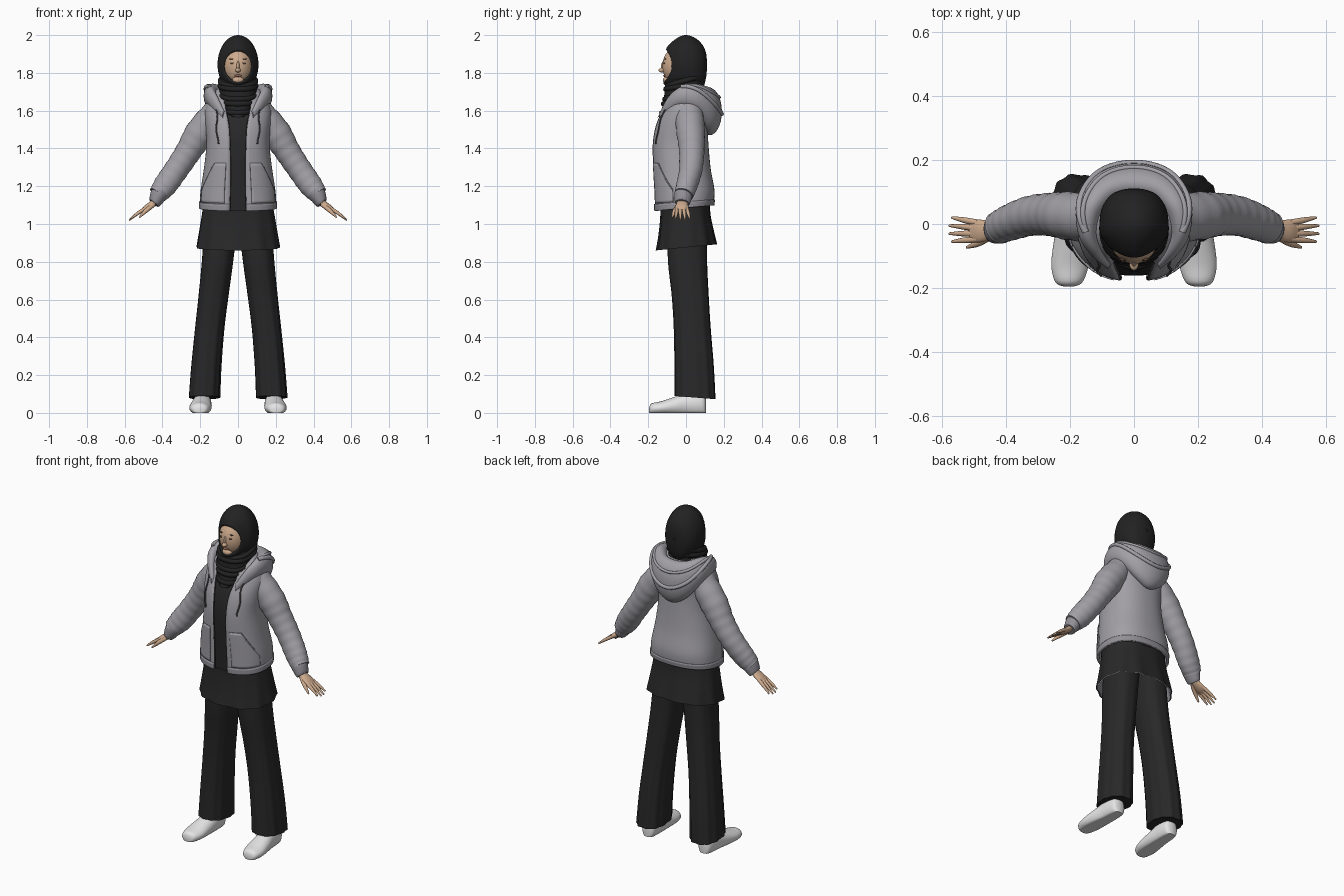
import bpy, bmesh
from math import sin, cos, pi, sqrt, copysign, radians
from mathutils import Vector

cube = bpy.data.objects.get("Cube")
if cube:
    bpy.data.objects.remove(cube, do_unlink=True)


def material(name, r, g, b):
    m = bpy.data.materials.new(name)
    m.use_nodes = True
    m.diffuse_color = (r, g, b, 1)
    bsdf = m.node_tree.nodes["Principled BSDF"]
    bsdf.inputs["Base Color"].default_value = (r, g, b, 1)
    bsdf.inputs["Roughness"].default_value = 0.8
    return m


SCARF = material("scarf black", .016, .016, .016)
CLOTH = material("cloth black", .021, .021, .021)
GREY = material("jacket grey", .36, .35, .38)
RIB = material("rib grey", .29, .28, .31)
CORD = material("cord dark grey", .08, .08, .085)
SKIN = material("skin", .62, .41, .27)
LIPS = material("lips", .45, .2, .15)
EYES = material("eye brown", .1, .06, .04)
SHOE = material("shoe white", .78, .78, .78)


def finish(bm, name, mat):
    bmesh.ops.recalc_face_normals(bm, faces=bm.faces[:])
    me = bpy.data.meshes.new(name)
    bm.to_mesh(me)
    bm.free()
    me.materials.append(mat)
    for p in me.polygons:
        p.use_smooth = True
    me.set_sharp_from_angle(angle=radians(55))
    ob = bpy.data.objects.new(name, me)
    bpy.context.collection.objects.link(ob)
    return ob


def sheet(name, rows, mat, wrap=True, caps=False, thick=0):
    """Skin a grid of points; wrap closes each row into a ring."""
    bm = bmesh.new()
    grid = [[bm.verts.new(p) for p in row] for row in rows]
    n = len(grid[0])
    for a, b in zip(grid, grid[1:]):
        for i in range(n if wrap else n - 1):
            j = (i + 1) % n
            bm.faces.new((a[i], a[j], b[j], b[i]))
    if caps:
        bm.faces.new(grid[0])
        bm.faces.new(grid[-1])
    ob = finish(bm, name, mat)
    if thick:
        mod = ob.modifiers.new("thickness", "SOLIDIFY")
        mod.thickness, mod.offset = thick, 0
    return ob


def spline(rows, u):
    """Smooth interpolation through table rows, u from 0 to 1."""
    last = len(rows) - 1
    f = u * last
    i = min(int(f), last - 1)
    f -= i
    four = [rows[max(0, min(last, i + k))] for k in (-1, 0, 1, 2)]
    return [.5 * (2*b + (c-a)*f + (2*a - 5*b + 4*c - d)*f**2 + (3*b - a - 3*c + d)*f**3)
            for a, b, c, d in zip(*four)]


def steps(n, lo=0, hi=1):
    return [lo + (hi - lo) * i / n for i in range(n + 1)]


def around(n):
    return [2 * pi * i / n for i in range(n)]


def girth(row, t, off=0, side=1):
    """Point on a rounded section: row = z, centre x, half width, front y, back y, slope."""
    z, cx, rx, yf, yb, slope = row[:6]
    s, c = sin(t), cos(t)
    x = cx * side + (rx + off) * copysign(abs(s) ** .85, s)
    y = (yf + yb) / 2 - ((yb - yf) / 2 + off) * copysign(abs(c) ** .85, c)
    return (x, y, z + slope * y)


def loft(name, rows, mat, off=0, side=1, caps=False, ripple=0, n=48):
    return sheet(name, [[girth(spline(rows, u), t, off + ripple * (1 - u) * cos(11 * t + 1), side)
                         for t in around(n)] for u in steps(24)], mat, caps=caps)


def tube(name, rows, mat, side=1, n=20, count=20, fold=0):
    """Sweep an oval along a path: row = x, y, z, radius across y, other radius."""
    pts = [spline(rows, u) for u in steps(count)]
    rings = []
    for i, p in enumerate(pts):
        d = (Vector(pts[min(i + 1, count)][:3]) - Vector(pts[max(i - 1, 0)][:3])).normalized()
        across = Vector((0, 1, 0))
        across = (across - d * across.dot(d)).normalized()
        up = d.cross(across)
        k = 1 + fold * sin(i * 1.6)
        ring = [Vector(p[:3]) + across * cos(t) * p[3] * k + up * sin(t) * p[4] * k for t in around(n)]
        rings.append([(v.x * side, v.y, v.z) for v in ring])
    return sheet(name, rings, mat, caps=True)


def cord(name, pts, r, mat, cyclic=False):
    cu = bpy.data.curves.new(name, "CURVE")
    cu.dimensions, cu.bevel_depth, cu.bevel_resolution, cu.use_fill_caps = "3D", r, 3, True
    sp = cu.splines.new("POLY")
    sp.points.add(len(pts) - 1)
    for q, p in zip(sp.points, pts):
        q.co = (*p, 1)
    sp.use_cyclic_u = cyclic
    cu.materials.append(mat)
    ob = bpy.data.objects.new(name, cu)
    bpy.context.collection.objects.link(ob)


def ball(name, centre, radii, mat):
    bm = bmesh.new()
    bmesh.ops.create_uvsphere(bm, u_segments=32, v_segments=20, radius=1)
    for v in bm.verts:
        v.co = Vector([c + r * k for c, r, k in zip(centre, radii, v.co)])
    finish(bm, name, mat)


# Jacket body, open down the front; last column is half the opening
body = [(1.085, 0, .197, -.16, .14, .1, .045), (1.17, 0, .194, -.163, .146, .05, .043),
        (1.29, 0, .176, -.17, .126, 0, .042), (1.42, 0, .162, -.174, .114, 0, .044),
        (1.52, 0, .168, -.158, .11, 0, .05), (1.6, 0, .172, -.125, .118, 0, .065),
        (1.66, 0, .15, -.095, .108, 0, .07), (1.7, 0, .12, -.065, .09, 0, .06),
        (1.72, 0, .09, -.045, .07, 0, .05)]


def open_ring(u, off=0):
    row = spline(body, u)
    from_front = (row[6] / row[2]) ** (1 / .85)
    return [girth(row, t, off) for t in steps(56, from_front, 2 * pi - from_front)]


sheet("jacket_body", [open_ring(u) for u in steps(40)], GREY, wrap=False, thick=.01)
sheet("jacket_hem_band", [open_ring(u, .005) for u in steps(4, 0, .06)], RIB, wrap=False, thick=.01)
loft("tunic_top", body, CLOTH, off=-.013, caps=True)

# Tunic skirt with lining
skirt = [(.876, 0, .22, -.157, .163, .1), (.95, 0, .208, -.144, .148, .06),
         (1.05, 0, .192, -.135, .13, 0), (1.15, 0, .175, -.14, .125, 0)]
loft("tunic_skirt", skirt, CLOTH, ripple=.004, n=88)
loft("skirt_lining", skirt, RIB, off=-.006, ripple=.004, n=88)

# Hood: a drape around the neck, thickest at the back
half = [(.075, -.13, 1.575, .012, .025), (.115, -.088, 1.635, .02, .042),
        (.143, -.03, 1.675, .03, .05), (.135, .05, 1.67, .045, .073),
        (.08, .11, 1.62, .058, .108)]
drape = half + [(0, .125, 1.595, .065, .125)] + [(-r[0], *r[1:]) for r in reversed(half)]


def hood(u, phi):
    x, y, z, a, b = spline(drape, u)
    out = Vector((x, y, 0)).normalized()
    return Vector((x, y, z)) + out * a * cos(phi) + Vector((0, 0, b * sin(phi)))


sheet("hood", [[hood(u, t) for t in around(28)] for u in steps(60)], GREY, caps=True)
for name, low, r in (("hood_rim", -.1, .011), ("hood_fold", .65, .008)):
    cord(name, [hood(u, 1.5 + (low - 1.5) * sin(pi * (u - .2) / .6) ** .8)
                for u in steps(40, .21, .79)], r, GREY)

# Paired parts
trousers = [(.085, .178, .082, -.06, .155, -.08), (.25, .168, .079, -.06, .146, 0),
            (.45, .15, .077, -.064, .13, 0), (.62, .13, .079, -.075, .12, 0),
            (.8, .109, .083, -.095, .112, 0), (1, .09, .088, -.1, .11, 0)]
sleeve = [(.11, .015, 1.6, .075, .07), (.2, .025, 1.485, .075, .078), (.262, .03, 1.385, .067, .068),
          (.325, .025, 1.29, .062, .064), (.385, .005, 1.205, .056, .062), (.425, -.012, 1.155, .05, .05)]
cuff = [(.395, -.004, 1.185, .046, .045), (.415, -.012, 1.162, .049, .047),
        (.437, -.018, 1.122, .043, .036), (.446, -.02, 1.11, .038, .03)]
palm = [(.415, -.016, 1.14, .025, .02), (.45, -.02, 1.11, .03, .017),
        (.485, -.022, 1.086, .036, .015), (.51, -.022, 1.07, .03, .008)]
thumb = [(.445, -.035, 1.105, .013, .013), (.487, -.06, 1.07, .011, .011), (.522, -.073, 1.035, .004, .004)]
# Shoe sections: y, centre x, half width, height
shoe = [(-.195, .203, .015, .028), (-.182, .203, .042, .05), (-.13, .2, .058, .062),
        (-.06, .195, .056, .085), (0, .19, .05, .105), (.06, .188, .046, .11),
        (.095, .187, .038, .1), (.106, .187, .018, .07)]

for side, word in ((1, "left"), (-1, "right")):
    loft(word + "_trouser_leg", trousers, CLOTH, side=side, caps=True, ripple=.003)
    tube(word + "_sleeve", sleeve, GREY, side, n=28, count=40, fold=.018)
    tube(word + "_cuff", cuff, RIB, side, n=28)
    tube(word + "_palm", palm, SKIN, side)
    tube(word + "_thumb", thumb, SKIN, side, n=12)
    for k in range(4):
        long = .008 if k in (1, 2) else 0
        tube(f"{word}_finger_{k + 1}",
             [(.488, .004 - .017 * k, 1.084, .01, .01), (.53, .012 - .021 * k, 1.057, .009, .009),
              (.568 + long, .02 - .025 * k, 1.028 - long, .004, .004)], SKIN, side, n=12, count=10)

    rings = []
    for u in steps(30):
        y, cx, w, h = spline(shoe, u)
        rings.append([(cx * side + w * sin(t), y, max(0, h * (.42 + .58 * cos(t)))) for t in around(32)])
    sheet(word + "_shoe", rings, SHOE, caps=True)

    # Slanted pocket plate and its opening edge
    pocket = []
    for v in steps(14):
        edge = 1.25 - .55 * max(0, v - .35) / .65
        row = spline(body, .065 + .215 * v)
        pocket.append([girth(row, side * t, .007) for t in steps(14, .3, edge)])
    sheet(word + "_pocket", pocket, GREY, wrap=False, thick=.006)
    cord(word + "_pocket_edge", [r[-1] for r in pocket[5:]], .004, RIB)

    # Drawstring and front zip edge
    cord(word + "_drawstring", [girth(spline(body, u), side * (.62 + .04 * sin(u * 30)), .009)
                                for u in steps(16, .38, .64)], .004, CORD)
    cord(word + "_zip_edge", [open_ring(u)[0 if side > 0 else -1] for u in steps(30, 0, .64)], .004, CORD)

    # Eyes and brows
    ball(word + "_eye", (.03 * side, -.1155, 1.851), (.012, .004, .005), EYES)
    ball(word + "_brow", (.031 * side, -.11, 1.874), (.017, .004, .003), EYES)

# Face
ball("face", (0, -.03, 1.835), (.08, .095, .11), SKIN)
ball("nose_bridge", (0, -.116, 1.836), (.009, .016, .028), SKIN)
ball("nose_tip", (0, -.126, 1.814), (.014, .019, .012), SKIN)
ball("chin", (0, -.1, 1.762), (.03, .022, .02), SKIN)
ball("mouth", (0, -.114, 1.785), (.021, .007, .006), LIPS)

# Head scarf, built from the face opening to the back: y, half width, low z, high z, bend
wrap_rows = [(-.085, .068, 1.76, 1.91, .9), (-.112, .07, 1.755, 1.915, 1), (-.118, .079, 1.742, 1.93, .9),
             (-.095, .094, 1.725, 1.957, .6), (-.05, .105, 1.7, 1.986, .2), (0, .108, 1.69, 2, 0),
             (.05, .1, 1.69, 1.984, 0), (.09, .073, 1.72, 1.945, 0), (.107, .036, 1.78, 1.9, 0),
             (.111, .005, 1.835, 1.85, 0)]
rings = []
for u in steps(45):
    y, rx, lo, hi, bend = spline(wrap_rows, u)
    ring = []
    for t in around(48):
        x, z = rx * sin(t), (lo + hi) / 2 + (hi - lo) / 2 * cos(t)
        ring.append((x, y + bend * (8 * x * x + .2 * max(0, z - 1.85)), z))
    rings.append(ring)
sheet("head_scarf", rings, SCARF)

# Scarf around the neck with soft folds
neck = [(1.58, 0, .04, -.15, 0, .1), (1.63, 0, .08, -.13, .06, .2), (1.69, 0, .098, -.118, .08, .25),
        (1.75, 0, .099, -.108, .088, .25), (1.79, 0, .09, -.08, .088, .2)]
loft("neck_scarf", neck, SCARF, caps=True)
for k, u in enumerate((.2, .36, .52, .68, .8)):
    row = spline(neck, u)
    row[5] += .06 * (-1) ** k
    cord(f"scarf_fold_{k + 1}", [girth(row, t, -.006) for t in around(48)], .015, SCARF, cyclic=True)
